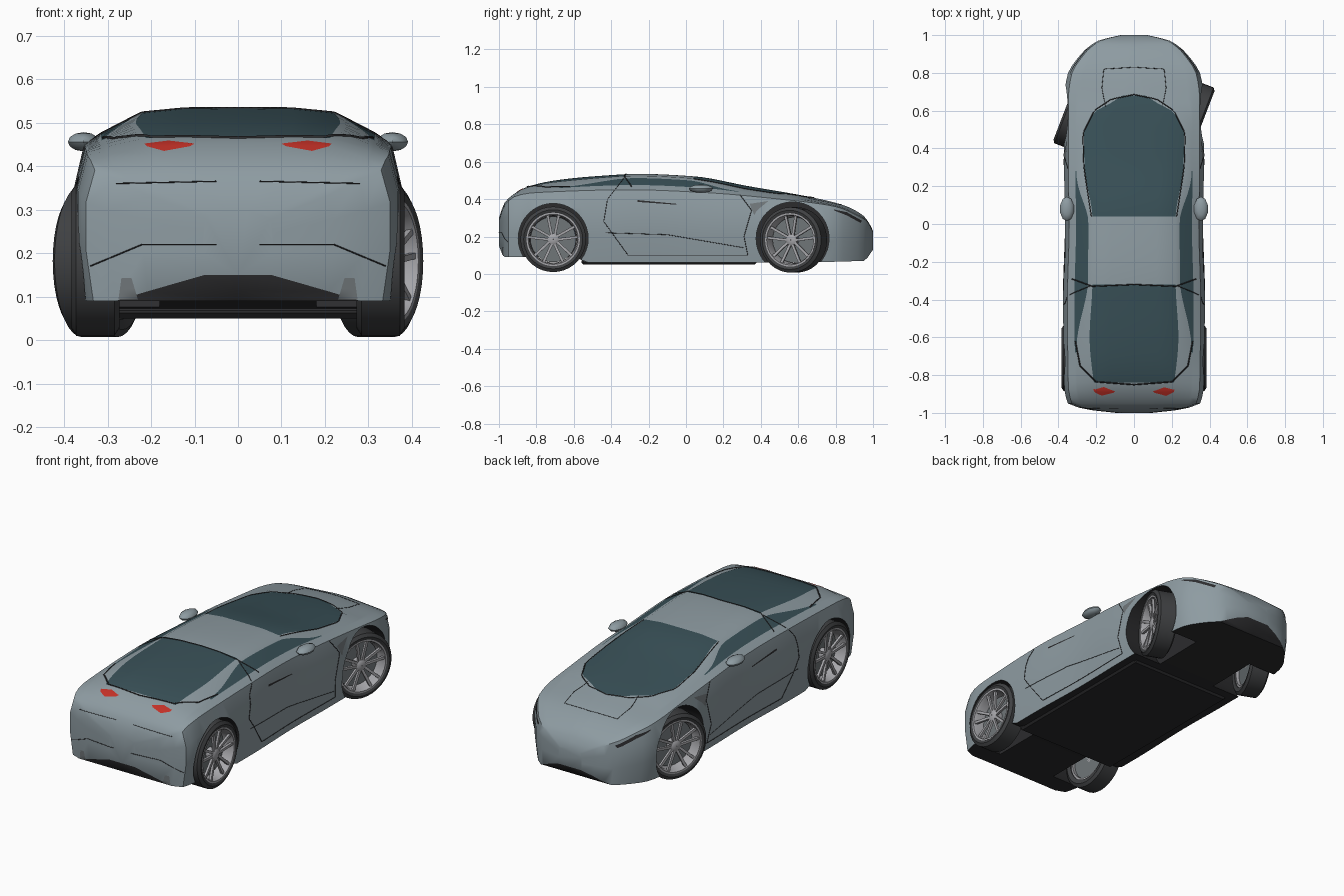
import bpy, bmesh
from math import radians, pi, cos, sin
from mathutils import Vector, Matrix

if "Cube" in bpy.data.objects:
    bpy.data.objects.remove(bpy.data.objects["Cube"], do_unlink=True)


def material(name, rgb):
    m = bpy.data.materials.new(name)
    m.use_nodes = True
    m.diffuse_color = (*rgb, 1)
    m.node_tree.nodes["Principled BSDF"].inputs["Base Color"].default_value = (*rgb, 1)
    return m


paint = material("paint", (0.27, 0.33, 0.36))
glass = material("glass", (0.04, 0.08, 0.095))
black = material("black", (0.025, 0.025, 0.027))
rubber = material("rubber", (0.05, 0.052, 0.055))
alloy = material("alloy", (0.38, 0.38, 0.4))
red = material("red", (0.55, 0.03, 0.02))
trim = material("trim", (0.16, 0.18, 0.19))


def add_object(name, bm, mats, angle=35):
    bmesh.ops.recalc_face_normals(bm, faces=bm.faces)
    me = bpy.data.meshes.new(name)
    bm.to_mesh(me)
    bm.free()
    for m in mats:
        me.materials.append(m)
    ob = bpy.data.objects.new(name, me)
    bpy.context.collection.objects.link(ob)
    smooth(ob, angle)
    return ob


def smooth(ob, angle):
    bpy.ops.object.select_all(action='DESELECT')
    ob.select_set(True)
    bpy.context.view_layer.objects.active = ob
    bpy.ops.object.shade_smooth_by_angle(angle=radians(angle))


def curve_at(keys, y):
    """Monotone smooth interpolation through (y, value) keys."""
    d = [(b[1] - a[1]) / (b[0] - a[0]) for a, b in zip(keys, keys[1:])]
    s = [d[0]] + [2 * p * q / (p + q) if p * q > 0 else 0 for p, q in zip(d, d[1:])] + [d[-1]]
    i = max(k for k in range(len(d)) if k == 0 or keys[k][0] <= y)
    h = keys[i + 1][0] - keys[i][0]
    t = (y - keys[i][0]) / h
    return ((1 + 2 * t) * (1 - t) ** 2 * keys[i][1] + t * (1 - t) ** 2 * h * s[i]
            + t * t * (3 - 2 * t) * keys[i + 1][1] + t * t * (t - 1) * h * s[i + 1])


# Body rails along the length: half width, floor, shoulder, centre line, glass edge, window height
WIDTH = [(-1, .08), (-.98, .25), (-.95, .35), (-.85, .37), (-.4, .375), (0, .365), (.3, .37),
         (.65, .37), (.78, .355), (.9, .28), (.97, .19), (1, .07)]
FLOOR = [(-1, .15), (-.97, .09), (-.6, .09), (-.52, .06), (.4, .06), (.95, .07), (1, .13)]
SHOULDER = [(-1, .28), (-.97, .37), (-.9, .42), (-.8, .435), (-.3, .45), (.1, .435), (.5, .4),
            (.8, .36), (.92, .31), (.97, .28), (1, .22)]
CENTRE = [(-1, .3), (-.97, .38), (-.93, .42), (-.86, .462), (-.7, .5), (-.45, .525), (-.25, .535),
          (.04, .522), (.33, .47), (.67, .41), (.85, .365), (.95, .31), (.98, .27), (1, .23)]
PANE = [(-1, .04), (-.95, .18), (-.82, .215), (-.6, .235), (-.3, .22), (.03, .22), (.3, .262),
        (.48, .265), (.6, .2), (.68, .06), (1, .02)]
SIDE_GLASS = [(-1, .1), (-.68, .1), (-.3, .75), (0, .75), (.28, .1), (1, .1)]


def half_section(y):
    w, zb, zd, zg, xf, k = (curve_at(c, y) for c in (WIDTH, FLOOR, SHOULDER, CENTRE, PANE, SIDE_GLASS))
    xe, ze = w * .84, zd + .3 * (zg - zd)
    crown = lambda x: zg - (zg - ze) * (x / xe) ** 5
    e, f = Vector((xe, ze)), Vector((xf, crown(xf)))
    rise = lambda t: zb + (zd - zb) * t
    return [(0, zb), (w * .95, zb), (w, rise(.4)), (w, rise(.75)), (w * .94, zd), e,
            e.lerp(f, k), f, (xf * .55, crown(xf * .55)), (0, zg)]


def build_body():
    ys = [-1, -.985, -.97, -.95] + [round(-.92 + .04 * i, 2) for i in range(47)] + [.95, .97, .985, 1]
    bm = bmesh.new()
    rings = []
    for y in ys:
        half = half_section(y)
        full = half + [(-x, z) for x, z in half[-2:0:-1]]
        rings.append([bm.verts.new((x, y, z)) for x, z in full])
    n = len(rings[0])
    for j, (r, q) in enumerate(zip(rings, rings[1:])):
        mid = (ys[j] + ys[j + 1]) / 2
        for i in range(n):
            face = bm.faces.new((r[i], r[(i + 1) % n], q[(i + 1) % n], q[i]))
            strip = min(i, n - 1 - i)
            if strip == 0:
                face.material_index = 2
            elif strip == 5 and -.68 < mid < .28:
                face.material_index = 1
            elif strip >= 7 and (-.84 < mid < -.32 or .04 < mid < .68):
                face.material_index = 1
    bm.faces.new(rings[0])
    bm.faces.new(rings[-1])
    return add_object("body", bm, [paint, glass, black])


body = build_body()

# Wheel arches cut out of the body
cutters = []
for side in (1, -1):
    for y, r in ((-.71, .187), (.57, .195)):
        bm = bmesh.new()
        bmesh.ops.create_cone(bm, cap_ends=True, segments=40, radius1=r, radius2=r, depth=.4,
                              matrix=Matrix.Translation((side * .38, y, .19)) @ Matrix.Rotation(pi / 2, 4, 'Y'))
        cut = add_object("arch_cutter", bm, [black])
        cut.hide_render = True
        mod = body.modifiers.new("arch", 'BOOLEAN')
        mod.operation, mod.solver, mod.object = 'DIFFERENCE', 'EXACT', cut
        mod.material_mode = 'TRANSFER'
        cutters.append(cut)
graph = bpy.context.evaluated_depsgraph_get()
body.data = bpy.data.meshes.new_from_object(body.evaluated_get(graph))
body.modifiers.clear()
for cut in cutters:
    bpy.data.objects.remove(cut, do_unlink=True)
smooth(body, 35)
bpy.context.view_layer.update()


def project(view, u, v, side=1, lift=.003):
    """Drop a 2D point onto the body from the side, the top or the rear."""
    start, ray = {"side": ((2 * side, u, v), (-side, 0, 0)),
                  "top": ((u * side, v, 2), (0, 0, -1)),
                  "rear": ((u * side, -2, v), (0, 1, 0))}[view]
    hit, loc, _, _ = body.ray_cast(Vector(start), Vector(ray))
    return loc - Vector(ray) * lift if hit else None


def resample(pts, n):
    out = []
    for i in range(n + 1):
        t = i / n * (len(pts) - 1)
        k = min(int(t), len(pts) - 2)
        out.append(Vector(pts[k]).lerp(Vector(pts[k + 1]), t - k))
    return out


def seam(name, view, pts, thick=.0022):
    for side in (1, -1):
        path = [project(view, p.x, p.y, side, 0) for p in resample(pts, 24)]
        path = [p for p in path if p]
        cu = bpy.data.curves.new(name, 'CURVE')
        cu.dimensions, cu.bevel_depth, cu.bevel_resolution = '3D', thick, 0
        sp = cu.splines.new('POLY')
        sp.points.add(len(path) - 1)
        for point, p in zip(sp.points, path):
            point.co = (*p, 1)
        cu.materials.append(black)
        bpy.context.collection.objects.link(bpy.data.objects.new(name, cu))


def patch(name, view, upper, lower, mat):
    for side in (1, -1):
        bm = bmesh.new()
        rows = []
        for a, b in zip(resample(upper, 10), resample(lower, 10)):
            pts = [project(view, *a.lerp(b, t / 4), side) for t in range(5)]
            rows.append([bm.verts.new(p) if p else None for p in pts])
        for r, q in zip(rows, rows[1:]):
            for i in range(4):
                quad = (r[i], r[i + 1], q[i + 1], q[i])
                if all(quad):
                    bm.faces.new(quad)
        add_object(name, bm, [mat])


# Panel gaps, lamps and vents
seam("door_rear_gap", "side", [(-.33, .515), (-.42, .4), (-.44, .28), (-.31, .1)])
seam("door_front_gap", "side", [(.29, .42), (.35, .34), (.31, .2), (.33, .1)])
seam("sill_gap", "side", [(-.31, .1), (.33, .1)])
seam("side_crease", "side", [(-.43, .22), (-.1, .21), (.31, .14)], .0015)
seam("windscreen_trim", "top", [(0, .685), (.12, .66), (.21, .6), (.27, .48), (.265, .3), (.225, .04)], .003)
seam("roof_rear_gap", "top", [(0, -.32), (.22, -.33), (.33, -.29)], .003)
seam("tail_trim", "top", [(.31, -.62), (.285, -.75), (.2, -.835), (0, -.85)], .004)
seam("bonnet_gap", "top", [(.15, .62), (.17, .72), (.16, .82), (0, .83)], .0015)
seam("bumper_upper_gap", "rear", [(.05, .365), (.28, .36)], .0015)
seam("bumper_lower_gap", "rear", [(.05, .22), (.22, .22), (.34, .17)], .0015)
patch("tail_lamp", "rear", [(.1, .452), (.16, .459), (.215, .452)], [(.11, .446), (.17, .435), (.21, .446)], red)
patch("exhaust_fin", "rear", [(.245, .143), (.268, .143)], [(.23, .093), (.275, .093)], trim)
patch("headlamp", "side", [(.79, .345), (.86, .33), (.94, .285)], [(.79, .34), (.86, .313), (.935, .272)], black)
patch("fender_vent", "side", [(.34, .375), (.44, .39)], [(.365, .315), (.38, .34)], trim)
patch("door_intake", "side", [(-.26, .395), (-.05, .375)], [(-.26, .385), (-.05, .37)], black)

# Floor plate
bm = bmesh.new()
bmesh.ops.create_cube(bm, size=1, matrix=Matrix.Translation((0, -.09, .065)) @ Matrix.Diagonal((.62, .94, .03, 1)))
bmesh.ops.bevel(bm, geom=bm.edges[:], offset=.012, segments=1, affect='EDGES')
add_object("floor_plate", bm, [black])


def lathe(name, profile, mat, place, segments=36):
    bm = bmesh.new()
    rings = [[bm.verts.new((x, r * cos(2 * pi * i / segments), r * sin(2 * pi * i / segments)))
              for i in range(segments)] for x, r in profile]
    for r, q in zip(rings, rings[1:] + rings[:1]):
        for i in range(segments):
            j = (i + 1) % segments
            bm.faces.new((r[i], r[j], q[j], q[i]))
    add_object(name, bm, [mat]).matrix_world = place


def wheel(name, place):
    lathe(name + "_tyre", [(-.05, .135), (-.055, .158), (-.044, .175), (.044, .175), (.055, .158),
                           (.05, .14), (.045, .135)], rubber, place)
    lathe(name + "_rim", [(-.045, .136), (.052, .143), (.052, .134), (.035, .128), (-.045, .124)], alloy, place)
    lathe(name + "_brake", [(-.03, .01), (-.03, .122), (-.005, .122), (-.005, .01)], trim, place)
    lathe(name + "_hub", [(-.03, .002), (-.03, .03), (.036, .03), (.042, .02), (.042, .002)], alloy, place, 20)
    # Five pairs of splayed spokes
    bm = bmesh.new()
    for k in range(5):
        for s in (1, -1):
            a, b = Vector((.03, .02, s * .008)), Vector((.04, .132, s * .03))
            turn = (b - a).to_track_quat('Y', 'X').to_matrix().to_4x4()
            box = Matrix.Diagonal((.014, (b - a).length, .013, 1))
            bmesh.ops.create_cube(bm, size=1, matrix=Matrix.Rotation(2 * pi * k / 5 + pi / 2, 4, 'X')
                                  @ Matrix.Translation((a + b) / 2) @ turn @ box)
    add_object(name + "_spokes", bm, [alloy]).matrix_world = place


# Wheels, the front pair steered
for label, side in (("left", 1), ("right", -1)):
    flip = 0 if side > 0 else pi
    wheel("rear_wheel_" + label, Matrix.Translation((side * .328, -.71, .185)) @ Matrix.Rotation(flip, 4, 'Z'))
    wheel("front_wheel_" + label, Matrix.Translation((side * .318, .575, .182))
          @ Matrix.Rotation(flip - radians(21), 4, 'Z'))
    # Door mirror on a short stalk
    bm = bmesh.new()
    bmesh.ops.create_uvsphere(bm, u_segments=10, v_segments=6, radius=1,
                              matrix=Matrix.Translation((side * .355, .08, .456)) @ Matrix.Diagonal((.038, .065, .022, 1)))
    bmesh.ops.create_cube(bm, size=1, matrix=Matrix.Translation((side * .325, .1, .443)) @ Matrix.Diagonal((.05, .03, .014, 1)))
    add_object("mirror_" + label, bm, [paint])
